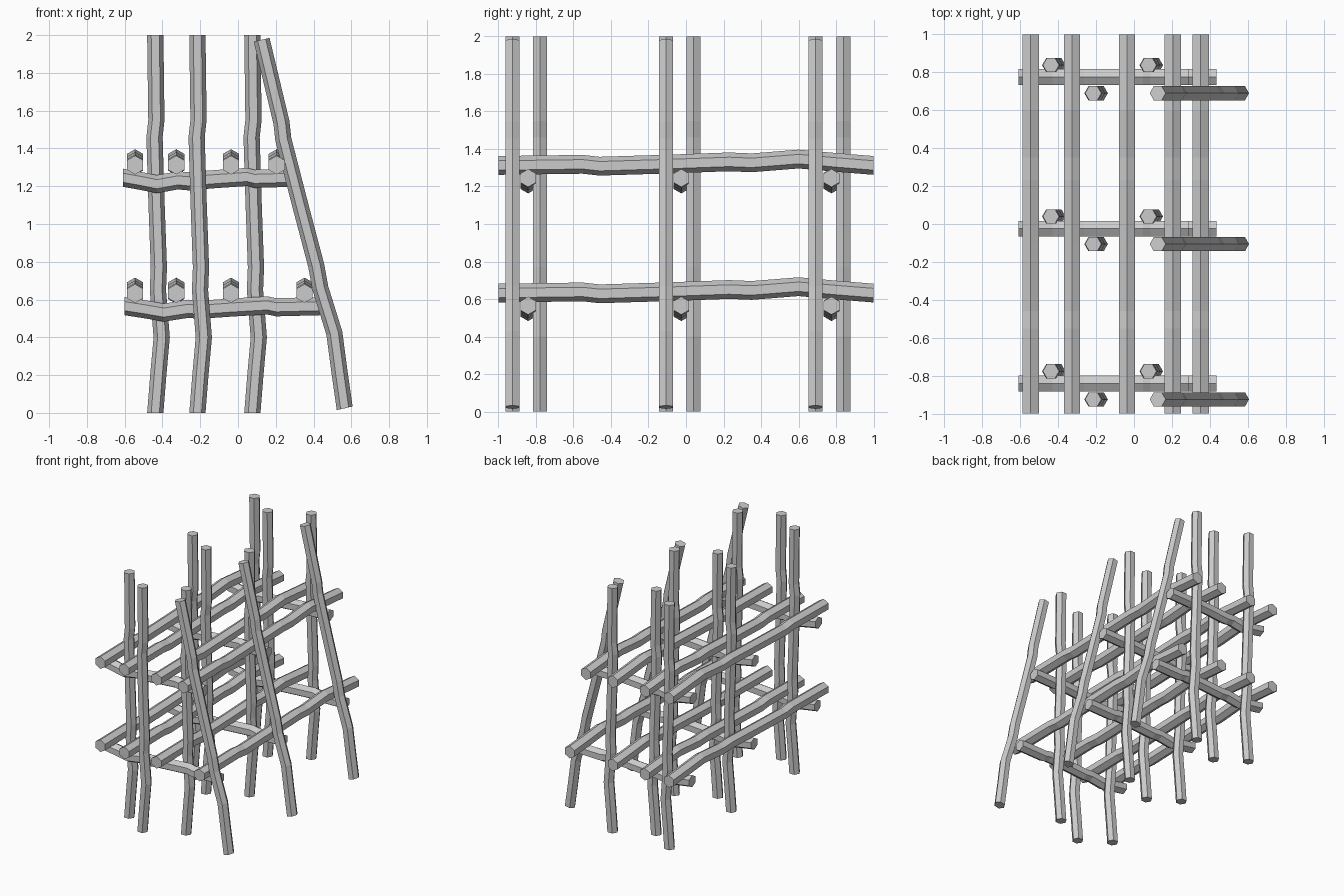
import bpy, bmesh
from math import sin, cos, radians
from mathutils import Vector

if "Cube" in bpy.data.objects:
    bpy.data.objects.remove(bpy.data.objects["Cube"])

# Shared crooked-branch profile: position along the stick (-1..1), sideways bend
BENDS = [(-1, 0), (-.55, .006), (-.46, -.004), (-.1, .007), (.23, .019),
         (.35, .014), (.6, .034), (.8, .016), (1, 0)]


def stick(name, a, b, bend, radius):
    """Six-sided crooked stick from a to b, bowed along the bend direction."""
    a, b, bend = Vector(a), Vector(b), Vector(bend).normalized()
    side = (b - a).normalized().cross(bend)
    bm = bmesh.new()
    rings = []
    for t, off in BENDS:
        c = a.lerp(b, (t + 1) / 2) + bend * off
        rings.append([bm.verts.new(c + radius * (bend * cos(radians(60 * k)) + side * sin(radians(60 * k))))
                      for k in range(6)])
    for r, s in zip(rings, rings[1:]):
        for k in range(6):
            j = (k + 1) % 6
            bm.faces.new((r[k], r[j], s[j], s[k]))
    bm.faces.new(rings[0][::-1])
    bm.faces.new(rings[-1])
    bmesh.ops.recalc_face_normals(bm, faces=bm.faces)
    me = bpy.data.meshes.new(name)
    bm.to_mesh(me)
    bm.free()
    bpy.context.collection.objects.link(bpy.data.objects.new(name, me))


# Three repeated frames: upright posts, leaning pole and cross bars
ang = radians(12.7)
dx, dz = sin(ang), cos(ang)
frames = [(-.777, -.925, -.841), (.04, -.106, -.025), (.838, .69, .775)]
for i, (y_post, y_lean, y_bar) in enumerate(frames, 1):
    for label, x, y in (("outer", -.438, y_post), ("middle", -.215, y_lean), ("inner", .076, y_post)):
        stick(f"{label}_post_{i}", (x, y, 2), (x, y, 0), (1, 0, 0), .043)
    stick(f"leaning_pole_{i}", (.345 - dx, y_lean, 1 + dz), (.345 + dx, y_lean, 1 - dz),
          (dz, 0, dx), .043)
    stick(f"lower_cross_bar_{i}", (.435, y_bar, .565), (-.6, y_bar, .565), (0, 0, -1), .048)
    stick(f"upper_cross_bar_{i}", (.29, y_bar, 1.245), (-.61, y_bar, 1.245), (0, 0, -1), .048)

# Long rails resting on the cross bars
for level, z, last in (("lower", .632, .352), ("upper", 1.312, .205)):
    for i, x in enumerate((-.545, -.327, -.037, last), 1):
        stick(f"{level}_rail_{i}", (x, -1, z), (x, 1, z), (0, 0, 1), .05)
